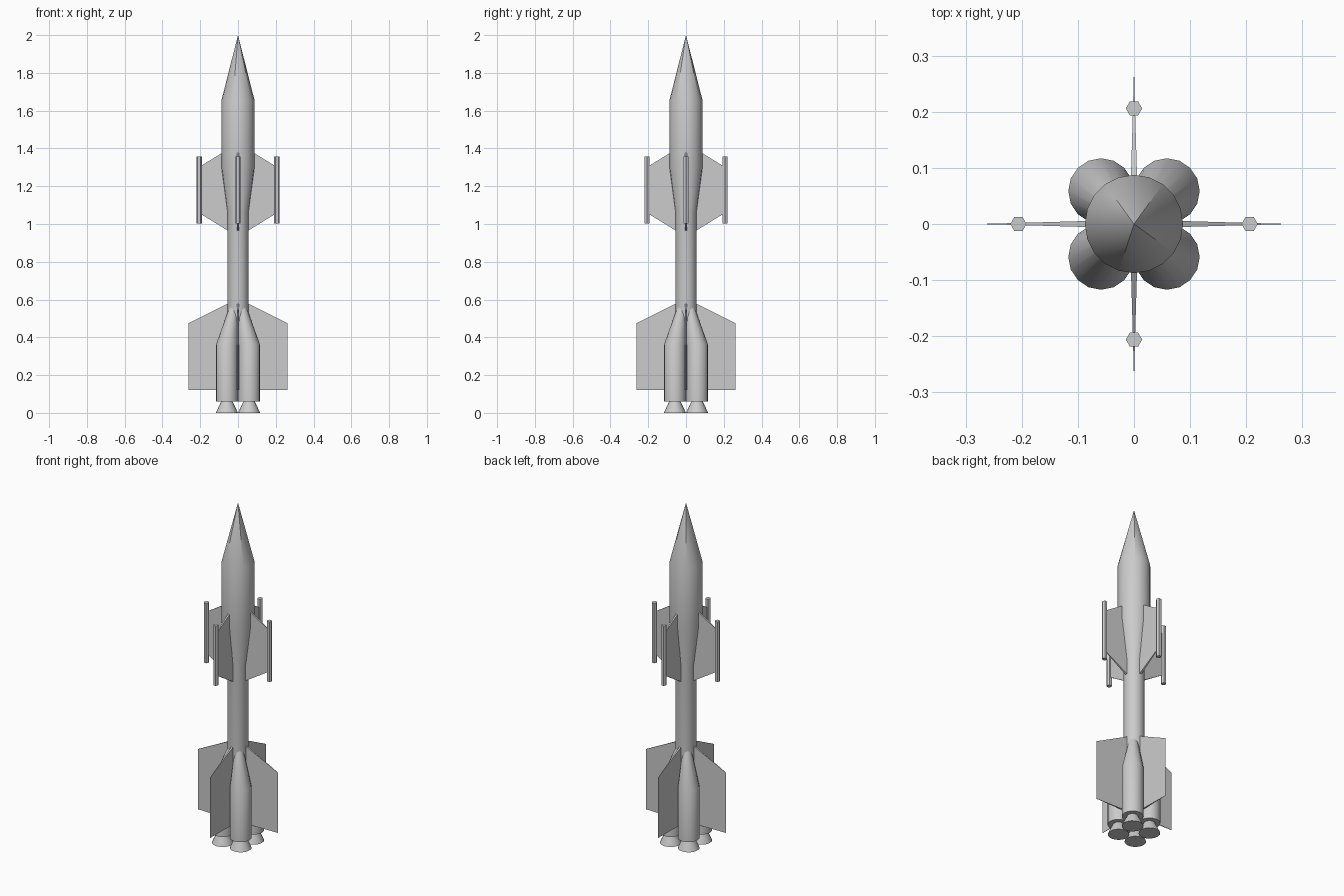
import bpy, bmesh
from math import cos, sin, pi, radians

if "Cube" in bpy.data.objects:
    bpy.data.objects.remove(bpy.data.objects["Cube"])


def make_object(name, verts, faces, smooth=True):
    mesh = bpy.data.meshes.new(name)
    mesh.from_pydata(verts, [], faces)
    bm = bmesh.new()
    bm.from_mesh(mesh)
    bmesh.ops.remove_doubles(bm, verts=bm.verts, dist=1e-5)
    bmesh.ops.recalc_face_normals(bm, faces=bm.faces)
    bm.to_mesh(mesh)
    bm.free()
    obj = bpy.data.objects.new(name, mesh)
    bpy.context.collection.objects.link(obj)
    if smooth:
        bpy.ops.object.select_all(action='DESELECT')
        obj.select_set(True)
        bpy.context.view_layer.objects.active = obj
        bpy.ops.object.shade_smooth_by_angle(angle=radians(30))
    return obj


def loft(name, rings, sides, smooth=True, phase=0.0):
    """Stack of circles (cx, cy, radius, z), closed at both ends."""
    verts, faces = [], []
    for cx, cy, r, z in rings:
        for i in range(sides):
            a = 2 * pi * i / sides + phase
            verts.append((cx + r * cos(a), cy + r * sin(a), z))
    for k in range(len(rings) - 1):
        for i in range(sides):
            j = (i + 1) % sides
            faces.append((k * sides + i, k * sides + j,
                          (k + 1) * sides + j, (k + 1) * sides + i))
    faces.append(tuple(range(sides)))
    if rings[-1][2] > 1e-4:
        faces.append(tuple(range((len(rings) - 1) * sides, len(rings) * sides)))
    return make_object(name, verts, faces, smooth)


def fin(name, outline, t_root, t_tip, angle):
    """Flat plate in the radial plane, thinning from root to tip."""
    r0 = min(p[0] for p in outline)
    r1 = max(p[0] for p in outline)
    verts = []
    for side in (-1, 1):
        for r, z in outline:
            y = side * 0.5 * (t_root + (t_tip - t_root) * (r - r0) / (r1 - r0))
            verts.append((r * cos(angle) - y * sin(angle),
                          r * sin(angle) + y * cos(angle), z))
    n = len(outline)
    faces = [tuple(range(n)), tuple(range(n, 2 * n))]
    faces += [(i, (i + 1) % n, n + (i + 1) % n, n + i) for i in range(n)]
    return make_object(name, verts, faces, smooth=False)


# Central body with pointed nose
core = [(0.056, 0.06), (0.056, 1.06), (0.0875, 1.295), (0.0875, 1.655), (0.00001, 2.0)]
loft("body", [(0, 0, r, z) for r, z in core], 20)

# Four boosters whose cones lean into the body, with flared nozzles
for i in range(4):
    a = pi / 4 + i * pi / 2
    c, s = cos(a), sin(a)
    d, r = 0.083, 0.0585
    f = 0.25
    loft(f"booster_{i}", [(d * c, d * s, r, 0.06), (d * c, d * s, r, 0.36),
                          (d * f * c, d * f * s, r * f, 0.36 + 0.325 * (1 - f))], 16)
    loft(f"nozzle_{i}", [(d * c, d * s, 0.058, 0.0), (d * c, d * s, 0.047, 0.025),
                         (d * c, d * s, 0.029, 0.062)], 16)

# Upper wings with hexagonal tip pods, and large lower fins
wing = [(0.03, 0.95), (0.2, 1.055), (0.2, 1.305), (0.03, 1.41)]
tail = [(0.03, 0.12), (0.262, 0.12), (0.262, 0.475), (0.03, 0.59)]
for i in range(4):
    a = i * pi / 2
    fin(f"upper_wing_{i}", wing, 0.014, 0.004, a)
    fin(f"lower_fin_{i}", tail, 0.012, 0.001, a)
    px, py = 0.206 * cos(a), 0.206 * sin(a)
    loft(f"wing_pod_{i}", [(px, py, 0.0145, 1.003), (px, py, 0.0145, 1.357)], 6, smooth=False)
